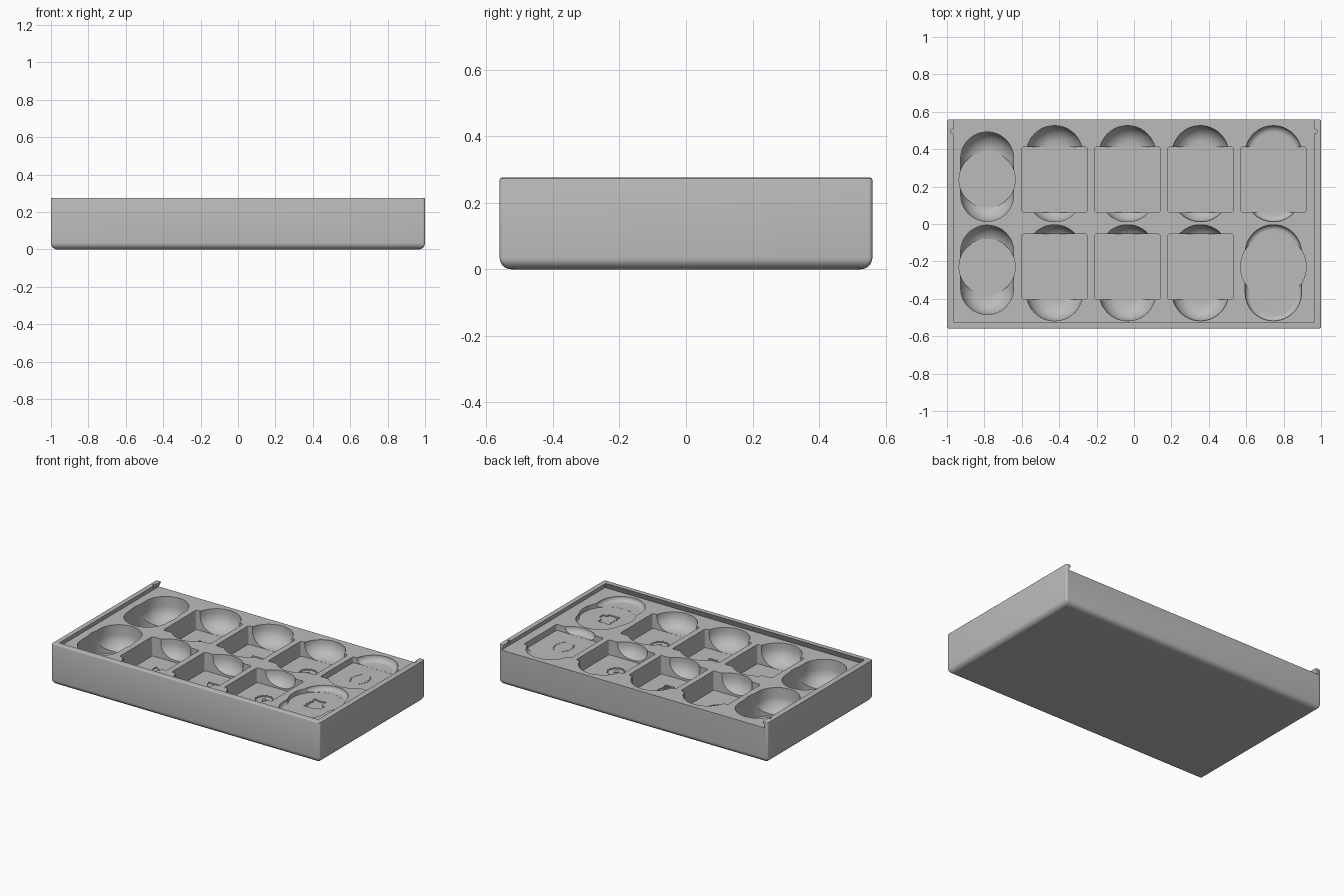
import bpy, bmesh
from math import sin, cos, pi

cube = bpy.data.objects.get("Cube")
if cube:
    bpy.data.objects.remove(cube, do_unlink=True)

H, RIM = 0.275, 0.235            # overall height, floor of the lid recess
COLS = [-0.785, -0.425, -0.035, 0.355, 0.745]

grey = bpy.data.materials.new("light grey plastic")
grey.use_nodes = True
grey.diffuse_color = (0.5, 0.5, 0.5, 1)
grey.node_tree.nodes["Principled BSDF"].inputs["Base Color"].default_value = (0.5, 0.5, 0.5, 1)


# ---- outlines ----
def rounded(cx, cy, hx, hy, r, n=6):
    """Rounded rectangle; becomes a stadium or circle when r fills it."""
    pts = []
    for q, (sx, sy) in enumerate([(1, 1), (-1, 1), (-1, -1), (1, -1)]):
        for i in range(n + 1):
            a = (q + i / n) * pi / 2
            pts.append((cx + sx * (hx - r) + r * cos(a), cy + sy * (hy - r) + r * sin(a)))
    return pts


def circle(cx, cy, r, n=48):
    return [(cx + r * cos(2 * pi * i / n), cy + r * sin(2 * pi * i / n)) for i in range(n)]


# ---- solids ----
def loft(bm, rings, hollow=False):
    """Join (outline, z) rings; caps the ends, or closes back on itself."""
    rows = [[bm.verts.new((x, y, z)) for x, y in pts] for pts, z in rings]
    pairs = list(zip(rows, rows[1:]))
    if hollow:
        pairs.append((rows[-1], rows[0]))
    else:
        bm.faces.new(rows[0])
        bm.faces.new(rows[-1])
    for a, b in pairs:
        for i in range(len(a)):
            j = (i + 1) % len(a)
            bm.faces.new((a[i], a[j], b[j], b[i]))


def prism(bm, pts, z0, z1):
    loft(bm, [(pts, z0), (pts, z1)])


def ring(bm, outer, inner, z0, z1):
    loft(bm, [(outer, z0), (outer, z1), (inner, z1), (inner, z0)], hollow=True)


def make(name, bm):
    bmesh.ops.remove_doubles(bm, verts=bm.verts, dist=1e-6)
    bmesh.ops.recalc_face_normals(bm, faces=bm.faces)
    me = bpy.data.meshes.new(name)
    bm.to_mesh(me)
    bm.free()
    me.materials.append(grey)
    ob = bpy.data.objects.new(name, me)
    bpy.context.collection.objects.link(ob)
    return ob


def cut(body, name, bm):
    cutter = make(name, bm)
    cutter.hide_render = True
    mod = body.modifiers.new(name, 'BOOLEAN')
    mod.operation, mod.solver, mod.object = 'DIFFERENCE', 'EXACT', cutter
    bpy.context.view_layer.objects.active = body
    bpy.ops.object.modifier_apply(modifier=mod.name)
    bpy.data.objects.remove(cutter, do_unlink=True)


# ---- tray body with a rounded underside and slightly eased top ----
bm = bmesh.new()
rings = []
for i in range(9):
    a = i / 8 * pi / 2
    o = 0.035 * (1 - sin(a))
    rings.append((rounded(0, 0, 1 - o, 0.56 - o, 0.012), 0.035 * (1 - cos(a))))
for i in range(4):
    a = i / 3 * pi / 2
    o = 0.006 * (1 - cos(a))
    rings.append((rounded(0, 0, 1 - o, 0.56 - o, 0.012), H - 0.006 + 0.006 * sin(a)))
loft(bm, rings)
tray = make("tray", bm)

# ---- dovetail recess for a sliding lid, open at the back ----
bm = bmesh.new()


def slot(w, y):
    return [(-w, y), (w, y), (w, 0.7), (-w, 0.7)]


loft(bm, [(slot(0.982, -0.542), RIM), (slot(0.964, -0.524), H), (slot(0.964, -0.524), 0.32)])
cut(tray, "lid_recess", bm)

# ---- catch notches near the open end ----
bm = bmesh.new()
for s in (-1, 1):
    prism(bm, circle(s * 0.968, 0.495, 0.012, 12), RIM + 0.003, 0.32)
cut(tray, "catch_notches", bm)

# ---- pockets: (x, side, floor) ----
pockets = []
for col, floors in enumerate([(0.07, 0.07), (0.105, 0.105), (0.11, 0.11),
                              (0.135, 0.135), (0.195, 0.205)]):
    for side, z in zip((1, -1), floors):
        pockets.append((col, COLS[col], side, z))

# finger scoops: stadiums with a filleted floor
bm = bmesh.new()
for col, x, side, z in pockets:
    r, hy, cy = (0.142, 0.239, 0.249) if col == 0 else (0.151, 0.257, 0.265)
    cy = cy * side + 0.004
    f = min(0.1, (RIM - z) * 0.9)
    rings = []
    for i in range(9):
        a = i / 8 * pi / 2
        o = f * (1 - sin(a))
        rings.append((rounded(x, cy, r - o, hy - o, r - o - 1e-4, 12),
                      z + 0.0006 + f * (1 - cos(a))))
    rings.append((rings[-1][0], 0.32))
    loft(bm, rings)
cut(tray, "finger_scoops", bm)

# flat-floored wells for square tiles and round tokens
bm = bmesh.new()
for col, x, side, z in pockets:
    cy = 0.233 * side + 0.004
    if col == 0:
        outline = circle(x, cy, 0.15)
    elif col == 4 and side < 0:
        outline = circle(x, cy, 0.175)
    else:
        outline = rounded(x, cy, 0.175, 0.175, 0.012, 4)
    prism(bm, outline, z, 0.32)
cut(tray, "tile_wells", bm)


# ---- engraved floor symbols (outlines in hundredths of a unit) ----
GOBLET = [(-6, 5.5), (6, 5.5), (6, -1), (0, -1), (-3, 0), (-5, 2.5)]
GOBLET_FOOT = [(0, -1.6), (5.5, -1.6), (5.5, -3.6), (0, -3.6)]
GOBLET_BASE = [(-0.5, -4.2), (6, -4.2), (6, -6.2), (-0.5, -6.2)]
SLEEVE = [(-6.5, 6), (-1, 2.5), (-0.5, -0.5), (-3, -2), (-6.5, 2)]
CLASP = [(-0.3, -1.2), (2, -1.5), (1, -3), (-3, -6.2), (-5, -5), (-3, -2.6)]
FIST = [(-5, 6), (-1, 5), (3, 6), (3, 2), (4.5, 0), (6, 0), (6, -4), (3, -4), (3, -6),
        (-5, -6), (-6, -5), (-4, -3.5), (-6, -2), (-4, -0.5), (-6, 1), (-4, 2.5), (-6, 4.5)]


def symbol(bm, pts, cx, cy, z, flip=1):
    prism(bm, [(cx + flip * px / 100, cy + py / 100) for px, py in pts], z - 0.008, z + 0.015)


bm = bmesh.new()
for col, x, side, z in pockets:
    cy = 0.233 * side + 0.004
    z0, z1 = z - 0.008, z + 0.015
    if col == 0:                                   # coin
        ring(bm, circle(x, cy, 0.05, 32), circle(x, cy, 0.042, 32), z0, z1)
        ring(bm, circle(x + 0.005, cy, 0.03, 24), circle(x + 0.005, cy, 0.018, 24), z0, z1)
    elif col == 1:                                 # clasped hands
        symbol(bm, SLEEVE, x, cy, z)
        symbol(bm, SLEEVE, x, cy, z, -1)
        symbol(bm, CLASP, x, cy, z)
    elif col == 2:                                 # cup
        for part in (GOBLET, GOBLET_FOOT, GOBLET_BASE):
            symbol(bm, part, x, cy, z)
    elif col == 3:                                 # gear
        teeth = [(x + r * cos(a), cy + r * sin(a)) for i in range(24)
                 for r, a in [(0.06 if i % 2 else 0.05, i * pi / 12)]]
        ring(bm, teeth, circle(x, cy, 0.014, 24), z0, z1)
    elif side > 0:                                 # laurel branches
        for s in (-1, 1):
            for i in range(8):
                a = (i - 3.5) * 0.26
                lx, ly = x + s * 0.052 * cos(a) * 1.05, cy + 0.075 * sin(a)
                prism(bm, [(lx - 0.006, ly), (lx, ly - 0.0055), (lx + 0.006, ly), (lx, ly + 0.0055)], z0, z1)
    else:                                          # fist
        symbol(bm, FIST, x, cy, z)
cut(tray, "floor_symbols", bm)

# ---- smooth fillets, crisp edges ----
bpy.ops.object.select_all(action='DESELECT')
tray.select_set(True)
bpy.context.view_layer.objects.active = tray
bpy.ops.object.shade_smooth_by_angle(angle=pi / 6)
